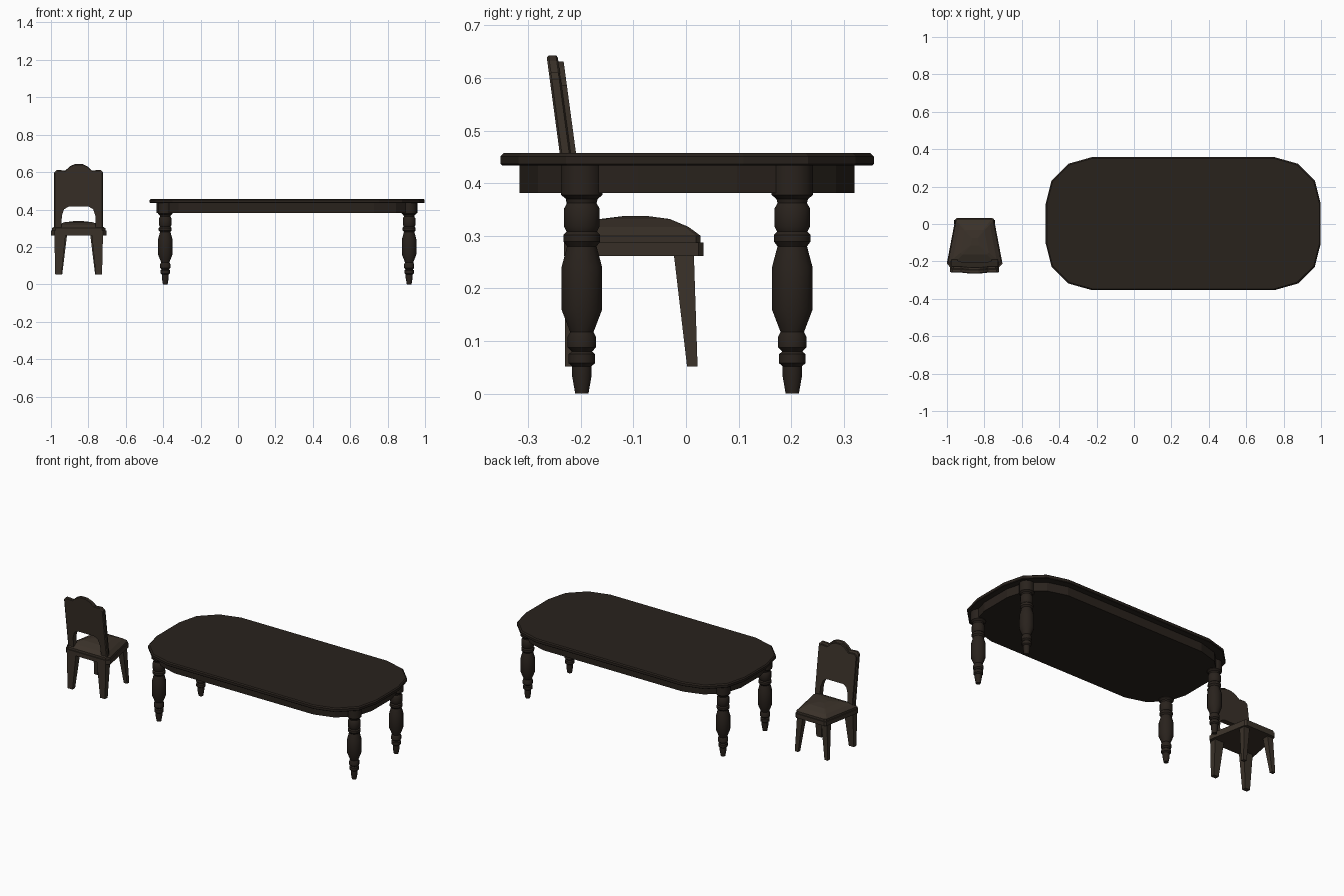
import bpy, math

if "Cube" in bpy.data.objects:
    bpy.data.objects.remove(bpy.data.objects["Cube"])

def material(name, rgb):
    m = bpy.data.materials.new(name)
    m.diffuse_color = (*rgb, 1)
    m.use_nodes = True
    m.node_tree.nodes["Principled BSDF"].inputs["Base Color"].default_value = m.diffuse_color
    return m

TABLE = material("dark_wood", (0.022, 0.016, 0.012))
CHAIR = material("brown_wood", (0.042, 0.031, 0.022))
TX, TY, CX, FLOOR = 0.263, 0.002, -0.852, 0.052

def loft(name, loops, mat):
    """Closed solid through loops of equal length."""
    n = len(loops[0])
    verts = [p for loop in loops for p in loop]
    faces = [tuple(range(n))[::-1], tuple(range(len(verts) - n, len(verts)))]
    for k in range(len(loops) - 1):
        for i in range(n):
            j = (i + 1) % n
            faces.append((k * n + i, k * n + j, (k + 1) * n + j, (k + 1) * n + i))
    me = bpy.data.meshes.new(name)
    me.from_pydata(verts, [], faces)
    me.materials.append(mat)
    ob = bpy.data.objects.new(name, me)
    bpy.context.collection.objects.link(ob)
    bpy.context.view_layer.objects.active = ob
    ob.select_set(True)
    bpy.ops.object.mode_set(mode='EDIT')
    bpy.ops.mesh.select_all(action='SELECT')
    bpy.ops.mesh.normals_make_consistent(inside=False)
    bpy.ops.object.mode_set(mode='OBJECT')
    ob.select_set(False)
    return ob

# Table top and apron: rectangle with faceted corners
def table_loop(inset, z):
    q = [(0.735, 0.107), (0.704, 0.23), (0.614, 0.32), (0.49, 0.355)]
    q = [(x - inset * min(1, x / 0.7), y - inset * min(1, y / 0.32)) for x, y in q]
    pts = q + [(-x, y) for x, y in q[::-1]]
    pts += [(-x, -y) for x, y in pts]
    return [(TX + x, TY + y, z) for x, y in pts]

loft("table_top", [table_loop(0.003, 0.434), table_loop(0, 0.437),
                   table_loop(0, 0.451), table_loop(0.006, 0.457)], TABLE)
loft("table_apron", [table_loop(0.037, 0.381), table_loop(0.037, 0.436)], TABLE)

# Turned table legs
PROFILE = [(0.013, 0), (0.019, 0.033), (0.019, 0.052), (0.026, 0.058), (0.026, 0.075),
           (0.020, 0.080), (0.028, 0.088), (0.028, 0.108), (0.023, 0.117), (0.040, 0.160),
           (0.040, 0.240), (0.029, 0.280), (0.036, 0.289), (0.036, 0.302), (0.030, 0.308),
           (0.035, 0.318), (0.035, 0.352), (0.029, 0.362), (0.031, 0.370), (0.041, 0.378),
           (0.041, 0.436)]
SIDES = 12

def ring(cx, cy, r, z):
    return [(cx + r * math.cos((i + .5) * math.tau / SIDES),
             cy + r * math.sin((i + .5) * math.tau / SIDES), z) for i in range(SIDES)]

for sx in (-1, 1):
    for sy in (-1, 1):
        x, y = TX + sx * 0.652, TY + sy * 0.2
        leg = loft("table_leg", [ring(x, y, r, z) for r, z in PROFILE], TABLE)
        leg.select_set(True)
        bpy.ops.object.shade_smooth_by_angle(angle=math.radians(31))
        leg.select_set(False)

# Chair seat frame and domed cushion: wide at the backrest
def seat_loop(s, z, cy=-0.095):
    half = [(0.104, 0.024), (0.094, 0.033)]
    right = [(0.13, -0.232), (0.149, -0.212)] + half
    pts = right + [(-x, y) for x, y in right[::-1]]
    return [(CX + x * s, cy + (y - cy) * s, z) for x, y in pts]

loft("seat_frame", [seat_loop(1, 0.262), seat_loop(1, 0.287)], CHAIR)
loft("seat_cushion", [seat_loop(.96, 0.286), seat_loop(.96, 0.3), seat_loop(.78, 0.317),
                      seat_loop(.5, 0.332), seat_loop(.15, 0.338)], CHAIR)

# Tapered chair legs
def rect(x0, x1, y0, y1, z):
    return [(CX + x, y, z) for x, y in ((x0, y0), (x1, y0), (x1, y1), (x0, y1))]

for s in (-1, 1):
    loft("rear_leg", [rect(s * .092, s * .125, -.23, -.205, FLOOR),
                      rect(s * .07, s * .13, -.23, -.188, .264)], CHAIR)
    loft("front_leg", [rect(s * .088, s * .11, .002, .022, FLOOR),
                       rect(s * .062, s * .1, -.023, .015, .264)], CHAIR)

# Leaning backrest: arched opening below, wavy crest above
def back_loop(offset, inset, drop):
    half = [(0.092, 0.28), (0.131, 0.28), (0.131, 0.598), (0.118, 0.611), (0.092, 0.61),
            (0.072, 0.608), (0.045, 0.632), (0.02, 0.643)]
    arch = [(0.055, 0.415), (0.078, 0.401), (0.09, 0.365)]
    half = arch + half
    pts = half + [(-x, z) for x, z in half[::-1]]
    out = []
    for x, z in pts:
        if abs(x) > 0.1:
            x -= math.copysign(inset, x)
        if z > 0.5:
            z -= drop
        out.append((CX + x, -0.26 + 0.135 * (0.605 - z) + offset, z))
    return out

loft("backrest", [back_loop(0.0, 0.005, 0.004), back_loop(0.004, 0, 0),
                  back_loop(0.018, 0, 0), back_loop(0.021, 0.005, 0.004)], CHAIR)
loft("backrest_panel", [back_loop(0.02, 0.006, 0.012), back_loop(0.031, 0.006, 0.012)], CHAIR)
